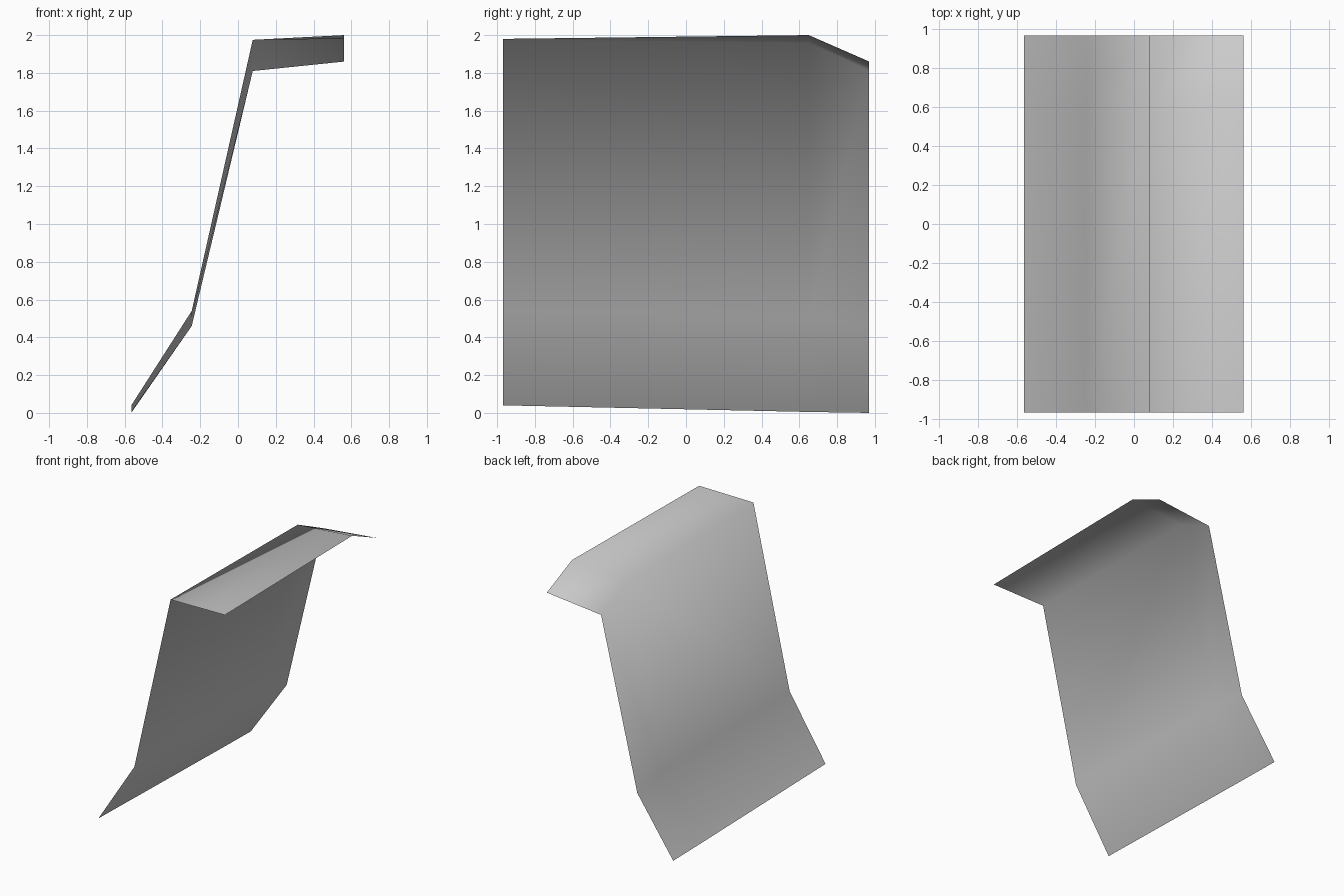
import bpy

if "Cube" in bpy.data.objects:
    bpy.data.objects.remove(bpy.data.objects["Cube"])

# Sheet stations: columns along x, rows along y
xs = [-0.565, -0.245, 0.078, 0.562]
ys = [-0.97, 0.65, 0.97]
# Height of each row at the four columns
heights = [
    [0.04, 0.54, 1.975, 1.98],
    [0.005, 0.51, 1.96, 2.0],
    [0.0, 0.46, 1.81, 1.86],
]

verts = [(x, y, heights[j][i]) for j, y in enumerate(ys) for i, x in enumerate(xs)]
n = len(xs)
faces = [(j * n + i, j * n + i + 1, (j + 1) * n + i + 1, (j + 1) * n + i)
         for j in range(len(ys) - 1) for i in range(n - 1)]

# Single-layer bent sheet, smooth shaded throughout
mesh = bpy.data.meshes.new("bent_sheet")
mesh.from_pydata(verts, [], faces)
mesh.polygons.foreach_set("use_smooth", [True] * len(faces))
mesh.update()

# Plain grey finish
grey = bpy.data.materials.new("light_grey")
grey.diffuse_color = (0.6, 0.6, 0.6, 1)
grey.use_nodes = True
grey.node_tree.nodes["Principled BSDF"].inputs["Base Color"].default_value = grey.diffuse_color
mesh.materials.append(grey)

sheet = bpy.data.objects.new("bent_sheet", mesh)
bpy.context.collection.objects.link(sheet)
